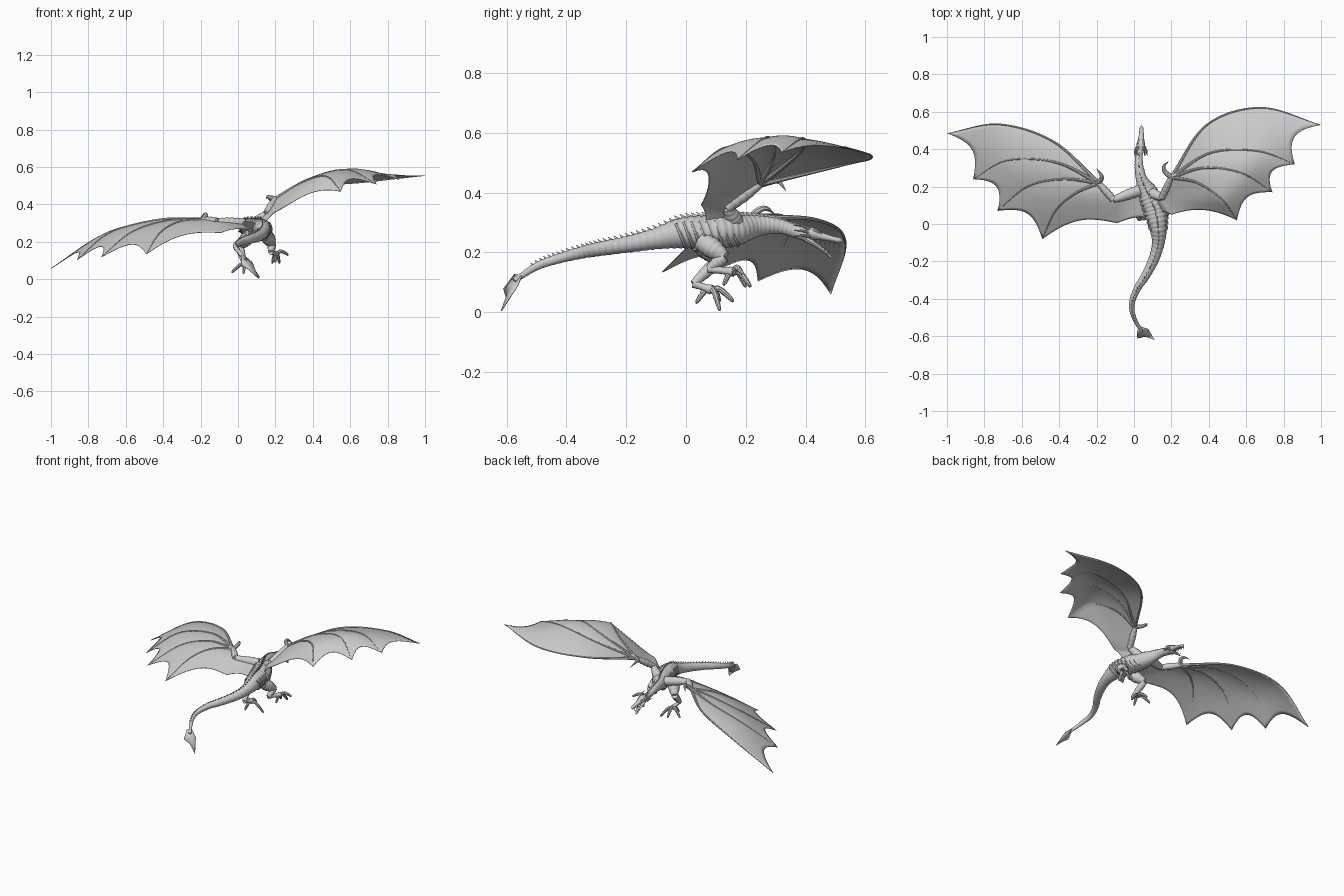
import bpy, bmesh, math
from mathutils import Vector

if "Cube" in bpy.data.objects:
    bpy.data.objects.remove(bpy.data.objects["Cube"])


def spline(pts, t):
    """Catmull-Rom point at t in 0..1 through tuples of any length."""
    n = len(pts) - 1
    i = min(int(t * n), n - 1)
    u = t * n - i
    b, c = pts[i], pts[i + 1]
    a = pts[i - 1] if i else [2 * p - q for p, q in zip(b, c)]
    d = pts[i + 2] if i + 2 <= n else [2 * q - p for p, q in zip(b, c)]
    return [0.5 * (2 * q + (r - p) * u + (2 * p - 5 * q + 4 * r - s) * u * u
                   + (3 * q - p - 3 * r + s) * u ** 3) for p, q, r, s in zip(a, b, c, d)]


def finish(name, bm, angle=40):
    bmesh.ops.recalc_face_normals(bm, faces=bm.faces)
    me = bpy.data.meshes.new(name)
    bm.to_mesh(me)
    bm.free()
    ob = bpy.data.objects.new(name, me)
    bpy.context.collection.objects.link(ob)
    bpy.ops.object.select_all(action='DESELECT')
    ob.select_set(True)
    bpy.context.view_layer.objects.active = ob
    bpy.ops.object.shade_smooth_by_angle(angle=math.radians(angle))
    return ob


def sweep(bm, pts, steps=16, sides=10, ripple=0.0, waves=0):
    """Tube through (x, y, z, half width, half height) points."""
    pts = [p if len(p) == 5 else (*p, p[3]) for p in pts]
    sam = [spline(pts, i / steps) for i in range(steps + 1)]
    pos = [Vector(s[:3]) for s in sam]
    up, rings = Vector((0, 0.01, 1)), []
    for i, s in enumerate(sam):
        tan = (pos[min(i + 1, steps)] - pos[max(i - 1, 0)]).normalized()
        up = (up - tan * up.dot(tan)).normalized()
        side = tan.cross(up)
        k = 1 + ripple * math.sin(2 * math.pi * waves * i / steps)
        rx, rz = max(s[3], .001) * k, max(s[4], .001) * k
        rings.append([bm.verts.new(pos[i] + side * rx * math.cos(a) + up * rz * math.sin(a))
                      for a in (2 * math.pi * j / sides for j in range(sides))])
    for r, q in zip(rings, rings[1:]):
        for j in range(sides):
            bm.faces.new((r[j], r[(j + 1) % sides], q[(j + 1) % sides], q[j]))
    bm.faces.new(rings[0])
    bm.faces.new(rings[-1])


def tubes(name, paths, **kw):
    bm = bmesh.new()
    for p in paths:
        sweep(bm, p, **kw)
    return finish(name, bm)


# Tail, torso and neck as one tapering sweep
BODY = [(.04, -.575, .105, .008, .008), (.0, -.50, .153, .012, .013), (-.012, -.43, .178, .015, .016),
        (.015, -.35, .199, .019, .020), (.06, -.28, .213, .023, .024), (.105, -.19, .228, .028, .028),
        (.13, -.10, .246, .034, .036), (.128, -.01, .265, .050, .052), (.11, .08, .268, .062, .056),
        (.075, .165, .275, .055, .052), (.042, .235, .288, .032, .036), (.028, .30, .289, .024, .026),
        (.026, .36, .273, .020, .022), (.035, .41, .256, .022, .022)]
tubes("body", [BODY], steps=210, sides=20, ripple=.03, waves=52)

# Row of spines down the back
spines = []
for i in range(4, 62):
    x, y, z, w, h = spline(BODY, i / 63)
    s = .006 + .10 * h
    spines.append([(x, y + s * .5, z + h - .004, s * .3, s * .8), (x, y - s * 1.1, z + h + s, .001, .001)])
tubes("back_spines", spines, steps=2, sides=6)

# Rib ridges on both flanks
ribs = []
for i in range(8):
    x, y, z, w, h = spline(BODY, .53 + i * .022)
    for s in (-1, 1):
        ribs.append([(x + s * w * 1.0 * math.cos(a), y - .02 * math.sin(a), z + h * 1.0 * math.sin(a), .006)
                     for a in (.7, .2, -.3, -.8, -1.2)])
tubes("ribs", ribs, steps=10, sides=6)

# Tail fin
bm = bmesh.new()
fin = [(.04, -.55, .122), (.018, -.575, .128), (.02, -.612, .078), (.06, -.603, .05),
       (.11, -.62, .005), (.078, -.565, .09)]
hub = bm.verts.new((.045, -.578, .093))
vs = [bm.verts.new(p) for p in fin]
for a, b in zip(vs, vs[1:] + vs[:1]):
    bm.faces.new((hub, a, b))
ob = finish("tail_fin", bm)
ob.modifiers.new("thickness", 'SOLIDIFY').thickness = .004

# Head with open jaws
tubes("upper_jaw", [[(.032, .385, .268, .016, .016), (.036, .42, .264, .024, .021), (.038, .45, .255, .017, .014),
                     (.040, .49, .245, .012, .010), (.040, .515, .240, .010, .009), (.040, .525, .235, .002, .002)]],
      steps=24, sides=14)
tubes("lower_jaw", [[(.034, .40, .246, .018, .012), (.036, .43, .228, .015, .008), (.037, .465, .203, .010, .006),
                     (.037, .487, .182, .003, .003)]], steps=16, sides=12)
horns, teeth, eyes = [], [], []
for s in (-1, 1):
    for k in range(3):
        horns.append([(.036 + s * (.012 + .004 * k), .415, .278 - .012 * k, .006),
                      (.036 + s * (.020 + .006 * k), .39, .288 - .016 * k, .004),
                      (.036 + s * (.020 + .008 * k), .362, .291 - .018 * k, .0008)])
    horns.append([(.036 + s * .015, .425, .274, .007), (.037 + s * .012, .455, .263, .003)])
    for k in range(5):
        y = .45 + k * .015
        teeth.append([(.039 + s * .009, y, .247 - .2 * (y - .45), .003), (.039 + s * .009, y, .230 - .2 * (y - .45), .0005)])
        y = .43 + k * .011
        teeth.append([(.037 + s * .008, y, .228 - .8 * (y - .43), .0025), (.037 + s * .008, y + .004, .242 - .8 * (y - .43), .0005)])
tubes("horns_and_brows", horns, steps=8, sides=8)
tubes("teeth", teeth, steps=2, sides=5)


# Wings: arm, finger bones and membrane panels fanning out of the wrist
def wing(side, shoulder, elbow, wrist, fingers, notch, flank, thumb):
    fingers = [[wrist] + f for f in fingers]
    tubes(side + "_wing_arm", [
        [(*shoulder, .030), (*[(a + b) / 2 for a, b in zip(shoulder, elbow)], .027), (*elbow, .017)],
        [(*elbow, .018), (*[(a + b) / 2 for a, b in zip(elbow, wrist)], .020), (*wrist, .014)]],
        steps=18, sides=12, ripple=.05, waves=5)
    tubes(side + "_wing_fingers", [[(*p, r) for p, r in zip(f, (.011, .006, .004, .001))] for f in fingers],
          steps=30, sides=8)
    tubes(side + "_thumb_claw", [[(*p, r) for p, r in zip([wrist] + thumb, (.014, .012, .008, .001))]],
          steps=14, sides=8)
    edges = fingers + [[wrist, elbow, notch], [wrist, elbow, shoulder, flank]]
    scallop = (.10, .12, .13, .16, .04)
    bm = bmesh.new()
    n, m = 28, 12
    for a, b, sc in zip(edges, edges[1:], scallop):
        grid = []
        for j in range(m + 1):
            u = j / m
            bow = 4 * u * (1 - u)
            row = []
            for i in range(n + 1):
                t = i / n * (1 - sc * bow)
                p = Vector(spline(a, t)).lerp(Vector(spline(b, t)), u)
                p.z += .012 * bow * t
                row.append(bm.verts.new(p))
            grid.append(row)
        for r, q in zip(grid, grid[1:]):
            for i in range(n):
                bm.faces.new((r[i], r[i + 1], q[i + 1], q[i]))
    bmesh.ops.remove_doubles(bm, verts=bm.verts, dist=.0004)
    ob = finish(side + "_wing_membrane", bm, 60)
    ob.modifiers.new("thickness", 'SOLIDIFY').thickness = .003


wing("right", (.085, .17, .29), (.15, .14, .35), (.20, .25, .43),
     [[(.39, .53, .495), (.68, .622, .52), (.998, .53, .555)],
      [(.41, .38, .535), (.66, .39, .582), (.86, .32, .535)],
      [(.38, .30, .535), (.58, .27, .585), (.74, .17, .51)],
      [(.34, .22, .515), (.47, .13, .55), (.55, .02, .47)]],
     (.20, .05, .36), (.13, .06, .26),
     [(.165, .28, .437), (.16, .31, .437), (.185, .335, .405)])
wing("left", (.03, .18, .295), (-.11, .13, .31), (-.19, .22, .318),
     [[(-.43, .44, .308), (-.72, .533, .237), (-.998, .485, .06)],
      [(-.42, .33, .318), (-.68, .34, .25), (-.86, .24, .105)],
      [(-.38, .24, .312), (-.57, .20, .25), (-.73, .07, .12)],
      [(-.32, .16, .305), (-.42, .07, .245), (-.49, -.08, .135)]],
     (-.09, .005, .25), (.09, .03, .26),
     [(-.172, .245, .342), (-.18, .27, .346), (-.20, .295, .33)])


# Legs with clawed feet
def leg(side, joints, tips):
    hip, knee, ankle, foot = [Vector(j) for j in joints]
    mid = hip.lerp(knee, .5)
    shin = knee.lerp(ankle, .4)
    tubes(side + "_leg", [
        [(*hip, .034), (*mid, .035), (*knee, .020)],
        [(*knee, .020), (*shin, .021), (*ankle, .013)],
        [(*ankle, .014), (*ankle.lerp(foot, .5), .012), (*foot, .017)]],
        steps=18, sides=12, ripple=.04, waves=5)
    toes, claws = [], []
    for tip in tips:
        tip = Vector(tip)
        k1 = foot.lerp(tip, .4) + Vector((0, 0, .018))
        k2 = foot.lerp(tip, .8) + Vector((0, 0, .014))
        toes.append([(*foot, .012), (*k1, .010), (*k2, .009)])
        out = (tip - foot) * .18
        claws.append([(*k2, .009), (*(k2.lerp(tip, .5) + out), .006), (*tip, .0008)])
    tubes(side + "_toes", toes, steps=12, sides=8, ripple=.08, waves=3)
    tubes(side + "_claws", claws, steps=8, sides=8)


leg("left", [(.065, .045, .235), (.008, .11, .175), (.03, .025, .095), (.04, .085, .075)],
    [(-.025, .11, .035), (.03, .15, .035), (.105, .11, .008), (.03, .04, .03)])
leg("right", [(.15, .05, .24), (.182, .13, .185), (.175, .075, .145), (.205, .16, .135)],
    [(.185, .195, .085), (.22, .21, .085), (.262, .185, .125), (.20, .13, .09)])
